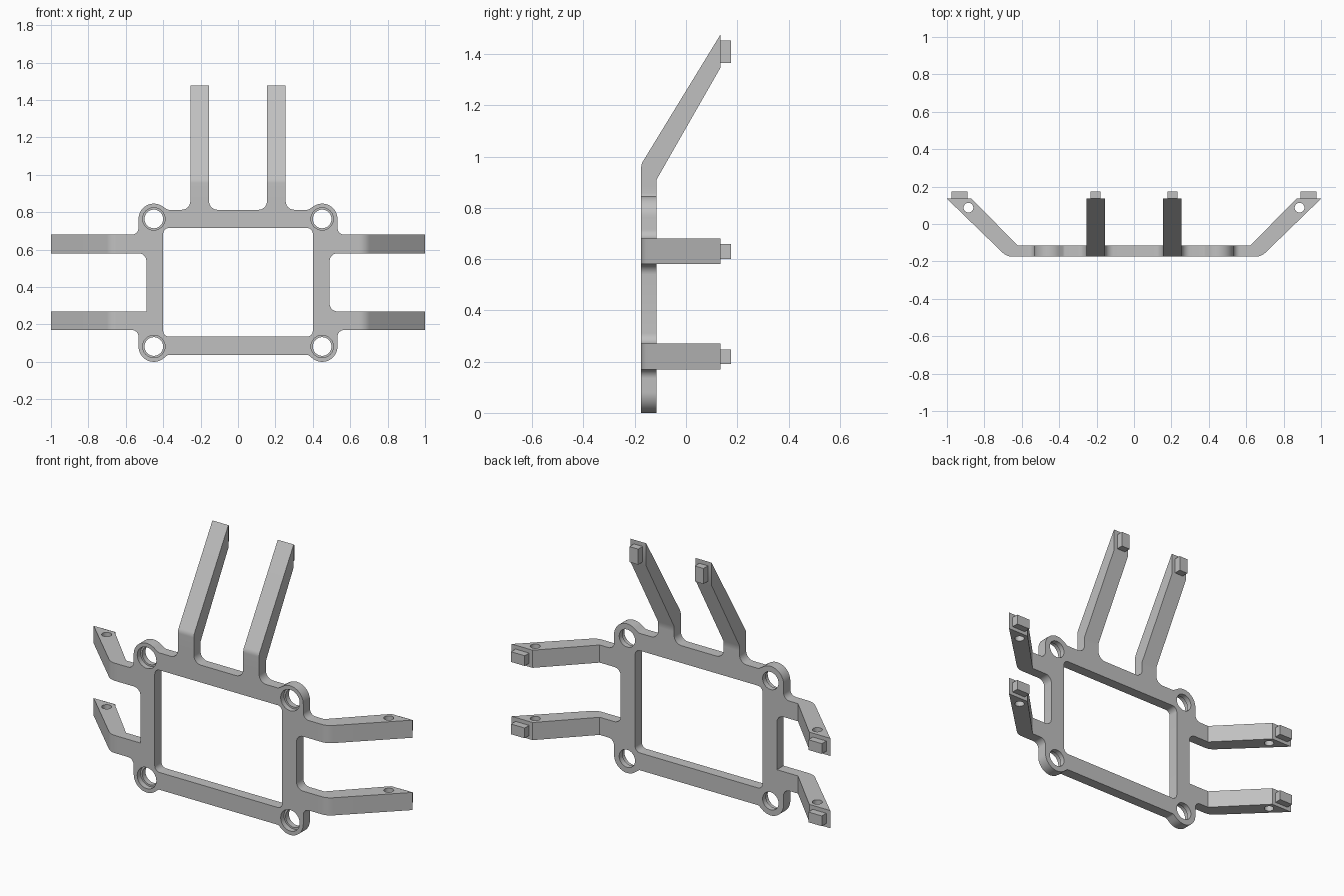
import bpy, bmesh
from math import cos, sin, pi, radians
from mathutils import Vector

if "Cube" in bpy.data.objects:
    bpy.data.objects.remove(bpy.data.objects["Cube"])

grey = bpy.data.materials.new("plain_grey")
grey.use_nodes = True
colour = (0.53, 0.53, 0.53, 1)
grey.diffuse_color = colour
grey.node_tree.nodes["Principled BSDF"].inputs["Base Color"].default_value = colour

BACK, FRONT = -0.115, -0.175      # plate faces
TIP = 0.135                       # where the bent arms end
RING_X, RING_R = 0.45, 0.082
RING_Z = (0.082, 0.764)


def arc(cx, cy, r, a0, a1, n):
    return [(cx + r * cos(radians(a0 + (a1 - a0) * i / n)),
             cy + r * sin(radians(a0 + (a1 - a0) * i / n))) for i in range(n + 1)]


def circle(cx, cy, r, n=32):
    return arc(cx, cy, r, 0, 360, n)[:-1]


def fillet(points, steps=6):
    """Round each (x, y, radius) corner; plain (x, y) corners stay sharp."""
    out = []
    for i, p in enumerate(points):
        c = Vector(p[:2])
        r = p[2] if len(p) > 2 else 0
        if r == 0:
            out.append(tuple(c))
            continue
        a = (Vector(points[i - 1][:2]) - c).normalized()
        b = (Vector(points[(i + 1) % len(points)][:2]) - c).normalized()
        half = a.angle(b) / 2
        centre = c + (a + b).normalized() * r / sin(half)
        start = c + a * r * cos(half) / sin(half) - centre
        end = c + b * r * cos(half) / sin(half) - centre
        for k in range(steps + 1):
            t = k / steps
            out.append(tuple(centre + start.lerp(end, t).normalized() * r))
    return out


def finish(name, bm):
    mesh = bpy.data.meshes.new(name)
    bm.to_mesh(mesh)
    bm.free()
    mesh.materials.append(grey)
    obj = bpy.data.objects.new(name, mesh)
    bpy.context.collection.objects.link(obj)
    return obj


def prism(name, loops, place, lo, hi):
    """Fill an outline with its holes and extrude it from lo to hi."""
    bm = bmesh.new()
    for loop in loops:
        vs = [bm.verts.new(place(u, v, lo)) for u, v in loop]
        for i, v in enumerate(vs):
            bm.edges.new((vs[i - 1], v))
    bmesh.ops.triangle_fill(bm, use_beauty=True, edges=bm.edges[:])
    ext = bmesh.ops.extrude_face_region(bm, geom=bm.faces[:], use_keep_orig=True)
    move = Vector(place(0, 0, hi)) - Vector(place(0, 0, lo))
    verts = [g for g in ext["geom"] if isinstance(g, bmesh.types.BMVert)]
    bmesh.ops.translate(bm, vec=move, verts=verts)
    bmesh.ops.recalc_face_normals(bm, faces=bm.faces[:])
    return finish(name, bm)


def box(name, x, y, z):
    return prism(name, [[(x[0], y[0]), (x[1], y[0]), (x[1], y[1]), (x[0], y[1])]],
                 lambda u, v, w: (u, v, w), *z)


def on_front(u, v, w):
    return (u, w, v)


def half_outline(lower_r):
    """Right half of the plate outline, bottom to top."""
    pts = [(0.375, 0.037, 0.02)]
    pts += arc(RING_X, RING_Z[0], RING_R, -130, 0, 18)
    pts += [(0.532, 0.17, 0.035), (0.6, 0.17), (0.6, 0.27), (0.49, 0.27, lower_r),
            (0.49, 0.58, 0.04), (0.6, 0.58), (0.6, 0.68), (0.532, 0.68, 0.035)]
    pts += arc(RING_X, RING_Z[1], RING_R, 0, 130, 18)
    pts += [(0.375, 0.813, 0.02), (0.255, 0.813, 0.045), (0.255, 0.88),
            (0.155, 0.88), (0.155, 0.813, 0.045)]
    return pts


# Frame plate with window, corner rings and arm stubs
left = [(-p[0], *p[1:]) for p in reversed(half_outline(0))]
outline = fillet(half_outline(0.04) + left)
window = fillet([(-0.4, 0.135, 0.03), (0.4, 0.135, 0.03),
                 (0.4, 0.715, 0.03), (-0.4, 0.715, 0.03)])
centres = [(s * RING_X, z) for s in (-1, 1) for z in RING_Z]
frame = prism("bracket_frame", [outline, window] + [circle(x, z, 0.05) for x, z in centres],
              on_front, FRONT, BACK)

# Screw head recesses in the front of the rings
for x, z in centres:
    cutter = prism("recess_cutter", [circle(x, z, 0.06)], on_front, FRONT - 0.02, FRONT + 0.03)
    cutter.hide_render = True
    mod = frame.modifiers.new("recess", "BOOLEAN")
    mod.operation, mod.solver, mod.object = "DIFFERENCE", "EXACT", cutter
    bpy.context.view_layer.objects.active = frame
    bpy.ops.object.modifier_apply(modifier=mod.name)
    bpy.data.objects.remove(cutter)

arms, pegs = [], []
for s, side in ((1, "left"), (-1, "right")):
    # Side arms bent backward, each with a pin hole and an end peg
    profile = fillet([(0.6, FRONT), (0.68, FRONT, 0.08), (1.0, TIP),
                      (0.868, TIP), (0.622, BACK), (0.6, BACK)])
    loops = [[(s * x, y) for x, y in lp] for lp in (profile, circle(0.885, 0.087, 0.026, 24))]
    for level, z in (("lower", 0.17), ("upper", 0.58)):
        arms.append(prism(f"{side}_{level}_arm", loops, lambda u, v, w: (u, v, w), z, z + 0.1))
        pegs.append(box(f"{side}_{level}_peg", sorted((s * 0.975, s * 0.89)),
                        (TIP, 0.175), (z + 0.02, z + 0.078)))
    # Top bars leaning backward with end pegs
    bar = fillet([(FRONT, 0.88), (BACK, 0.88), (BACK, 0.91), (TIP, 1.348),
                  (TIP, 1.477), (FRONT, 0.97, 0.05)])
    arms.append(prism(f"{side}_top_bar", [bar], lambda u, v, w: (w, u, v),
                      *sorted((s * 0.155, s * 0.255))))
    pegs.append(box(f"{side}_top_peg", sorted((s * 0.178, s * 0.232)),
                    (TIP, 0.175), (1.365, 1.453)))

# Weld the arms to the stubs and drop the hidden joint faces
bpy.ops.object.select_all(action="DESELECT")
for o in arms + [frame]:
    o.select_set(True)
bpy.context.view_layer.objects.active = frame
bpy.ops.object.join()
bm = bmesh.new()
bm.from_mesh(frame.data)


def is_joint(f):
    co = [v.co for v in f.verts]
    return (all(abs(abs(c.x) - 0.6) < 1e-4 for c in co)
            or all(abs(c.z - 0.88) < 1e-4 for c in co))


bmesh.ops.delete(bm, geom=[f for f in bm.faces if is_joint(f)], context="FACES")
bmesh.ops.remove_doubles(bm, verts=bm.verts[:], dist=1e-4)
bmesh.ops.recalc_face_normals(bm, faces=bm.faces[:])
bm.to_mesh(frame.data)
bm.free()
bpy.ops.object.shade_smooth_by_angle(angle=radians(30))
